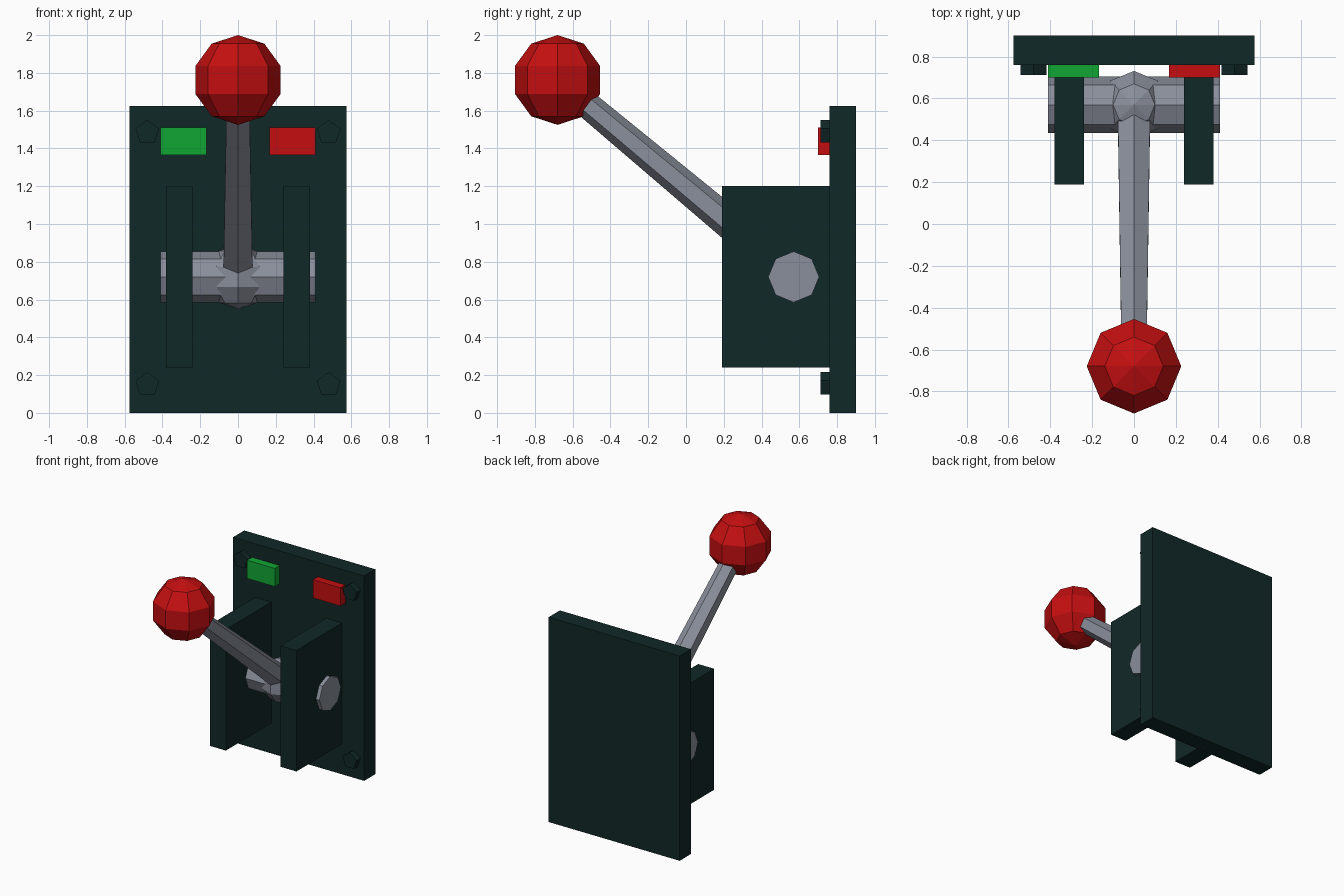
import bpy, bmesh, math
from mathutils import Vector, Matrix

if "Cube" in bpy.data.objects:
    bpy.data.objects.remove(bpy.data.objects["Cube"])


def material(name, rgb):
    m = bpy.data.materials.new(name)
    m.diffuse_color = (*rgb, 1)
    m.use_nodes = True
    m.node_tree.nodes["Principled BSDF"].inputs["Base Color"].default_value = m.diffuse_color
    return m


DARK = material("dark_green_metal", (0.0056, 0.021, 0.021))
GREY = material("grey_steel", (0.255, 0.275, 0.33))
RED = material("red", (0.56, 0.0048, 0.0056))
GREEN = material("green", (0.0056, 0.38, 0.034))


def finish(name, bm, mat):
    bmesh.ops.recalc_face_normals(bm, faces=bm.faces)
    mesh = bpy.data.meshes.new(name)
    bm.to_mesh(mesh)
    bm.free()
    mesh.materials.append(mat)
    ob = bpy.data.objects.new(name, mesh)
    bpy.context.collection.objects.link(ob)
    return ob


def box(name, lo, hi, mat):
    lo, hi = Vector(lo), Vector(hi)
    bm = bmesh.new()
    mtx = Matrix.Translation((lo + hi) / 2) @ Matrix.Diagonal((*(hi - lo), 1))
    bmesh.ops.create_cube(bm, size=1, matrix=mtx)
    return finish(name, bm, mat)


def rod(name, start, end, r1, r2, sides, mat, up=(0, 0, 1)):
    """Prism from start to end with one corner pointing along 'up'."""
    start, end = Vector(start), Vector(end)
    axis = (end - start).normalized()
    side = Vector(up).cross(axis).normalized()
    top = axis.cross(side)
    bm = bmesh.new()
    rings = []
    for p, r in ((start, r1), (end, r2)):
        angles = [2 * math.pi * i / sides for i in range(sides)]
        rings.append([bm.verts.new(p + r * (math.cos(a) * top + math.sin(a) * side))
                      for a in angles])
    a, b = rings
    bm.faces.new(a)
    bm.faces.new(b)
    for i in range(sides):
        j = (i + 1) % sides
        bm.faces.new((a[i], a[j], b[j], b[i]))
    return finish(name, bm, mat)


def ball(name, centre, radius, mat):
    bm = bmesh.new()
    bmesh.ops.create_uvsphere(bm, u_segments=8, v_segments=5, radius=radius,
                              matrix=Matrix.Translation(centre))
    return finish(name, bm, mat)


# Wall plate
box("back_plate", (-0.575, 0.76, 0), (0.575, 0.9, 1.625), DARK)

# Side brackets and corner bolts, mirrored left and right
for s, label in ((-1, "left"), (1, "right")):
    xs = sorted((s * 0.24, s * 0.38))
    box(f"{label}_bracket", (xs[0], 0.19, 0.24), (xs[1], 0.77, 1.2), DARK)
    for z, level in ((0.15, "lower"), (1.485, "upper")):
        rod(f"{label}_{level}_bolt", (s * 0.48, 0.77, z), (s * 0.48, 0.713, z),
            0.066, 0.066, 5, DARK)

# Indicator buttons
box("green_button", (-0.41, 0.70, 1.365), (-0.167, 0.77, 1.51), GREEN)
box("red_button", (0.167, 0.70, 1.365), (0.41, 0.77, 1.51), RED)

# Axle, hub, lever arm and knob
pivot, knob = (0, 0.57, 0.72), (0, -0.68, 1.7625)
rod("axle", (-0.41, 0.57, 0.72), (0.41, 0.57, 0.72), 0.135, 0.135, 8, GREY)
ball("lever_hub", pivot, 0.17, GREY)
rod("lever_arm", pivot, knob, 0.09, 0.068, 6, GREY)
ball("lever_knob", knob, 0.2375, RED)
